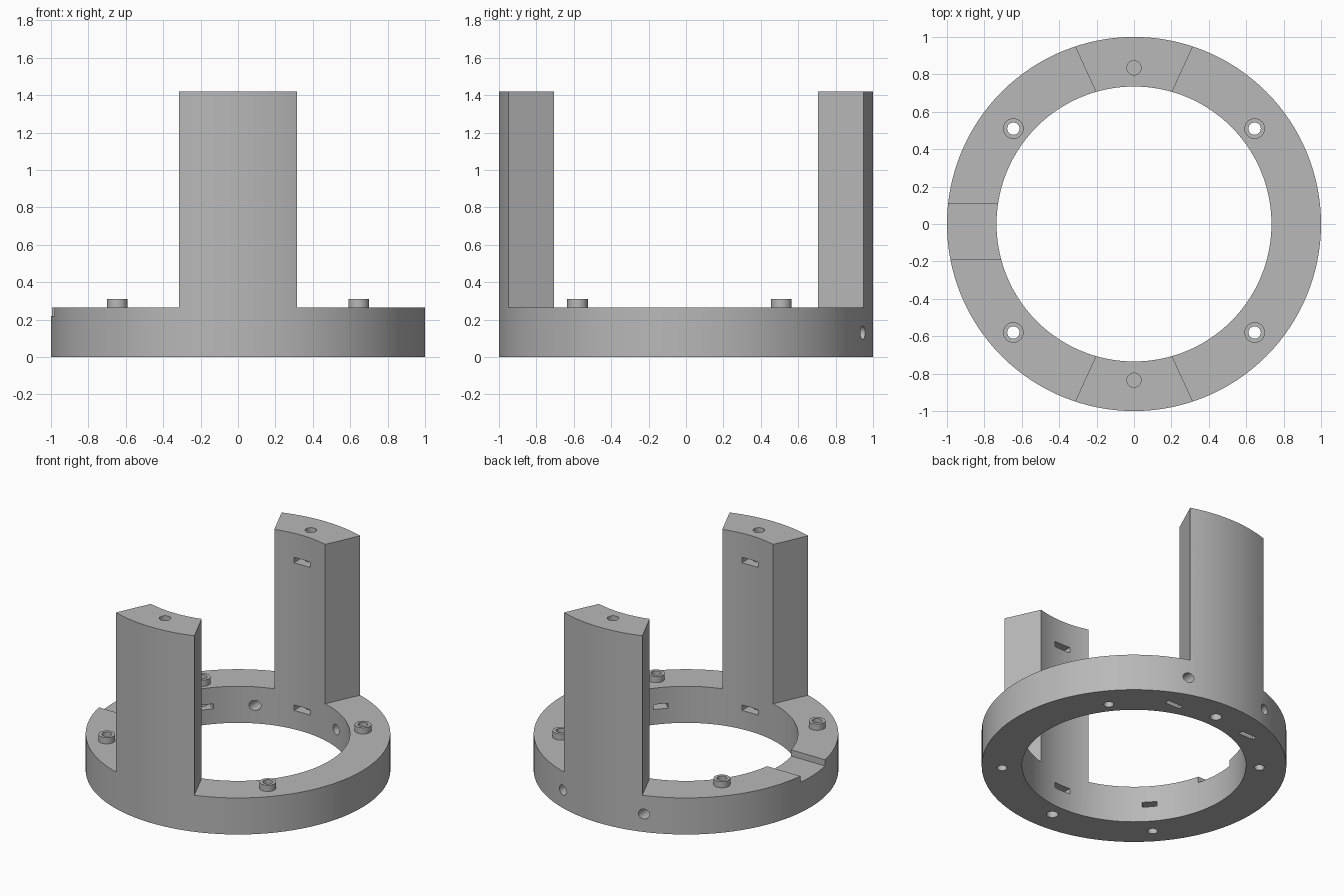
import bpy, bmesh, math
from mathutils import Matrix

if "Cube" in bpy.data.objects:
    bpy.data.objects.remove(bpy.data.objects["Cube"], do_unlink=True)

R_OUT, R_IN = 1.0, 0.735
RING_H, TOTAL_H = 0.265, 1.42
BOSSES = [(sx * 0.645, y) for sx in (-1, 1) for y in (0.51, -0.58)]

grey = bpy.data.materials.new("grey_plastic")
grey.use_nodes = True
COLOUR = (0.48, 0.48, 0.48, 1)
grey.diffuse_color = COLOUR
grey.node_tree.nodes["Principled BSDF"].inputs["Base Color"].default_value = COLOUR


def finish(name, bm):
    bmesh.ops.recalc_face_normals(bm, faces=bm.faces)
    mesh = bpy.data.meshes.new(name)
    bm.to_mesh(mesh)
    bm.free()
    mesh.materials.append(grey)
    obj = bpy.data.objects.new(name, mesh)
    bpy.context.collection.objects.link(obj)
    return obj


def tube(name, r_out, r_in, z0, z1, steps, centre=(0, 0)):
    """Rectangular section spun round the vertical axis."""
    bm = bmesh.new()
    corners = [(r_in, z0), (r_out, z0), (r_out, z1), (r_in, z1)]
    verts = [bm.verts.new((r, 0, z)) for r, z in corners]
    edges = [bm.edges.new((verts[i], verts[i - 1])) for i in range(4)]
    bmesh.ops.spin(bm, geom=verts + edges, cent=(0, 0, 0), axis=(0, 0, 1),
                   angle=math.tau, steps=steps)
    bmesh.ops.remove_doubles(bm, verts=bm.verts, dist=1e-4)
    bmesh.ops.translate(bm, verts=bm.verts, vec=(*centre, 0))
    return finish(name, bm)


cutters = []


def cut_prism(outline, z0, z1):
    bm = bmesh.new()
    face = bm.faces.new([bm.verts.new((x, y, z0)) for x, y in outline])
    new = bmesh.ops.extrude_face_region(bm, geom=[face])["geom"]
    bmesh.ops.translate(bm, vec=(0, 0, z1 - z0),
                        verts=[v for v in new if isinstance(v, bmesh.types.BMVert)])
    cutters.append(finish("cutter", bm))


def cut_box(centre, size, angle=0):
    bm = bmesh.new()
    place = (Matrix.Translation(centre) @ Matrix.Rotation(angle, 4, "Z")
             @ Matrix.Diagonal((*size, 1)))
    bmesh.ops.create_cube(bm, size=1, matrix=place)
    cutters.append(finish("cutter", bm))


def cut_hole(centre, radius, length, along_y=False):
    bm = bmesh.new()
    place = Matrix.Translation(centre)
    if along_y:
        place = place @ Matrix.Rotation(math.pi / 2, 4, "X")
    bmesh.ops.create_cone(bm, cap_ends=True, segments=32, radius1=radius,
                          radius2=radius, depth=length, matrix=place)
    cutters.append(finish("cutter", bm))


# Full-height tube; the sides are cut away to leave two pillars
body = tube("ring_with_pillars", R_OUT, R_IN, 0, TOTAL_H, 128)
for s in (-1, 1):
    half = [(0.063, 0.4), (0.43, 1.2), (1.5, 1.2)]
    outline = half + [(x, -y) for x, y in reversed(half)]
    cut_prism([(s * x, y) for x, y in outline], RING_H, 2)

# Shallow notch across the ring
cut_box((-0.9, -0.04, 0.32), (0.6, 0.3, 0.2))

# Pillar screw holes and nut slots, at both ends
for s in (-1, 1):
    for z in (0, TOTAL_H):
        cut_hole((0, s * 0.835, z), 0.038, 0.52)
    for z in (0.155, 1.225):
        cut_box((0, s * 0.77, z), (0.13, 0.26, 0.04))

# Holes through the back of the ring, with nut slots from underneath
for s in (-1, 1):
    cut_hole((s * 0.325, 0.8, 0.13), 0.036, 0.6, along_y=True)
    cut_box((s * 0.315, 0.783, 0.08), (0.12, 0.036, 0.24))

# Vertical screw holes under the bosses, with nut slots from the inside
for x, y in BOSSES:
    cut_hole((x, y, 0.15), 0.033, 0.6)
    r, a = math.hypot(x, y), math.atan2(y, x)
    mid = (r - 0.05) / r
    cut_box((x * mid, y * mid, 0.128), (0.22, 0.1, 0.036), a)

for cutter in cutters:
    mod = body.modifiers.new("cut", "BOOLEAN")
    mod.operation = "DIFFERENCE"
    mod.solver = "EXACT"
    mod.object = cutter
    cutter.hide_render = True

# Apply the cuts and drop the cutters
graph = bpy.context.evaluated_depsgraph_get()
body_mesh = bpy.data.meshes.new_from_object(body.evaluated_get(graph))
body.modifiers.clear()
body.data = body_mesh
for cutter in cutters:
    bpy.data.objects.remove(cutter, do_unlink=True)
body.data.materials.clear()
body.data.materials.append(grey)
for poly in body.data.polygons:
    poly.material_index = 0

# Raised collars round the four screw holes
parts = [body] + [tube(f"screw_collar_{i}", 0.055, 0.033, RING_H, 0.31, 32, c)
                  for i, c in enumerate(BOSSES, 1)]

bpy.ops.object.select_all(action="DESELECT")
for part in parts:
    part.select_set(True)
bpy.context.view_layer.objects.active = body
bpy.ops.object.shade_smooth_by_angle(angle=math.radians(30))
